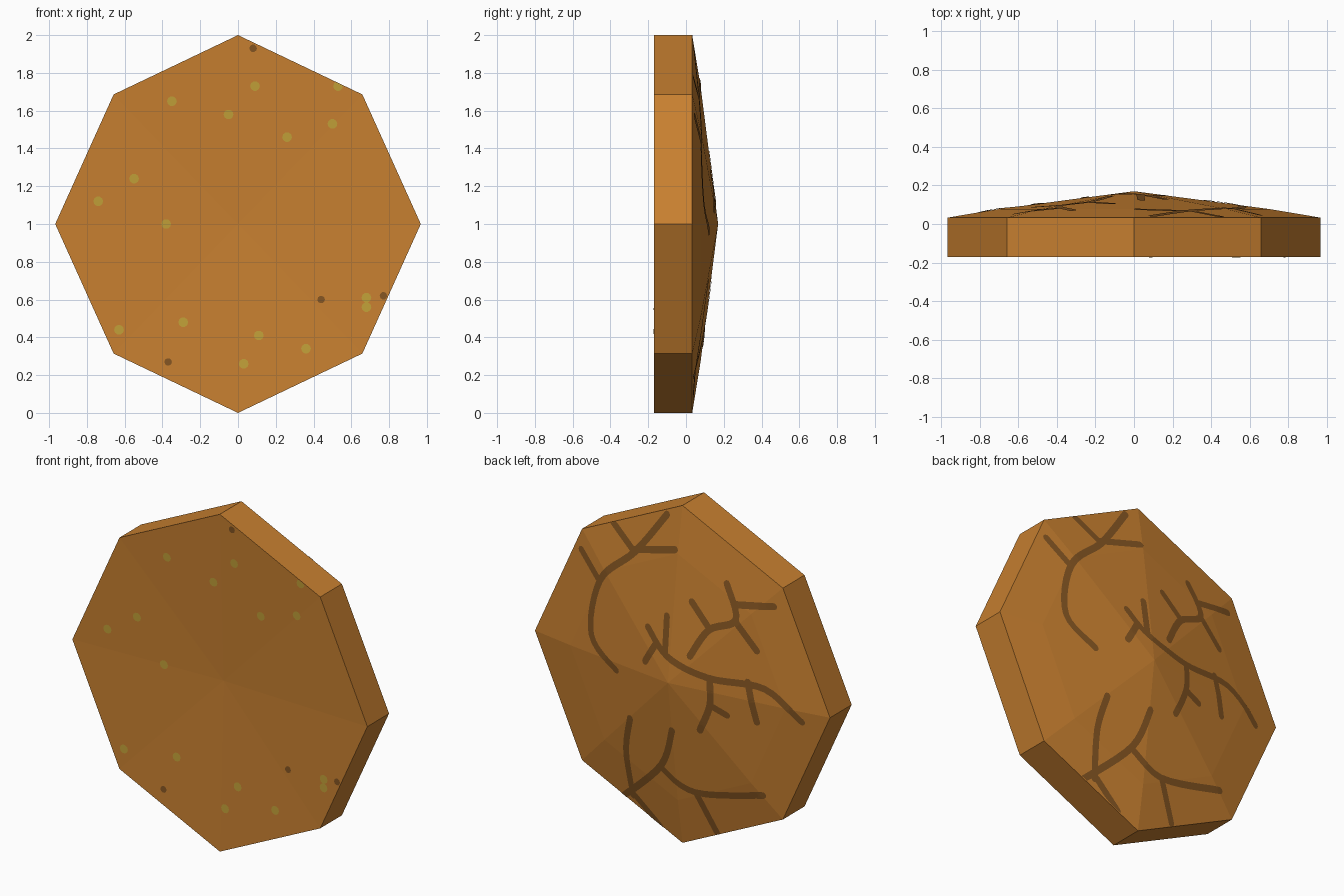
import bpy, bmesh, math
from mathutils import Vector

if "Cube" in bpy.data.objects:
    bpy.data.objects.remove(bpy.data.objects["Cube"])

# Eight-sided outline around the centre (x, z), corners on the diagonals pulled in
OUTLINE = []
for k in range(8):
    s = .97 if k % 2 else 1
    a = k * math.pi / 4
    OUTLINE.append(Vector((.96 * s * math.sin(a), s * math.cos(a))))
    if k % 2 == 0:
        OUTLINE[-1].x *= 1.008
FRONT, DISH = -.17, .035                        # front rim, depth of the shallow dish
RIM, RING, RING_T, APEX = .033, .077, .73, .17  # domed back
HALF = .02                                      # half width of a crack


def material(name, rgb):
    m = bpy.data.materials.new(name)
    m.diffuse_color = (*[((c / 255 + .055) / 1.055) ** 2.4 for c in rgb], 1)
    m.use_nodes = True
    m.node_tree.nodes["Principled BSDF"].inputs["Base Color"].default_value = m.diffuse_color
    return m


amber = material("amber brown", (200, 128, 48))
dark = material("dark brown", (132, 85, 34))
olive = material("olive spot", (194, 160, 56))


def make(name, bm, mat):
    me = bpy.data.meshes.new(name)
    bm.to_mesh(me)
    bm.free()
    me.materials.append(mat)
    bpy.context.collection.objects.link(bpy.data.objects.new(name, me))


def reach(p):
    """0 at the centre, 1 on the outline."""
    best = 0
    for a, b in zip(OUTLINE, OUTLINE[1:] + OUTLINE[:1]):
        n = Vector((-(b - a).y, (b - a).x))
        best = max(best, n.dot(p) / n.dot(a))
    return best


def front_y(t):
    return FRONT + DISH * (1 - t)


def back_y(t):
    if t < RING_T:
        return APEX + (RING - APEX) * t / RING_T
    return RING + (RIM - RING) * (t - RING_T) / (1 - RING_T)


def paint(bm, points, surface, lift):
    """Lay a thin flat patch on a surface, clipped to the outline."""
    vs = []
    for p in points:
        t = reach(p)
        if t > .998:
            p, t = p * (.998 / t), .998
        vs.append(bm.verts.new((p.x, surface(t) + lift, p.y + 1)))
    f = bm.faces.new(vs)
    f.normal_update()
    if f.normal.y * lift < 0:
        f.normal_flip()


def disc(c, r, n=10):
    return [c + r * Vector((math.cos(k * math.tau / n), math.sin(k * math.tau / n)))
            for k in range(n)]


# Plate body: dished front, straight rim, domed back
bm = bmesh.new()
rings = [[bm.verts.new((p.x * s, y, p.y * s + 1)) for p in OUTLINE]
         for s, y in ((1, FRONT), (1, RIM), (RING_T, RING))]
centre = bm.verts.new((0, FRONT + DISH, 1))
apex = bm.verts.new((0, APEX, 1))
for i in range(8):
    j = (i + 1) % 8
    bm.faces.new((centre, rings[0][i], rings[0][j]))
    bm.faces.new((apex, rings[2][j], rings[2][i]))
    for a, b in zip(rings, rings[1:]):
        bm.faces.new((a[i], b[i], b[j], a[j]))
bmesh.ops.recalc_face_normals(bm, faces=bm.faces)
make("plate_body", bm, amber)


# Front spots, round and of one size per colour
def spots(name, centres, r, mat):
    bm = bmesh.new()
    for x, z in centres:
        paint(bm, disc(Vector((x, z - 1)), r), front_y, -.003)
    make(name, bm, mat)


spots("olive_spots", [
    (.09, 1.73), (-.35, 1.65), (-.05, 1.58), (.26, 1.46), (.5, 1.53), (.53, 1.73),
    (-.55, 1.24), (-.74, 1.12), (-.38, 1), (.68, .61), (.68, .56), (.36, .34),
    (.11, .41), (.03, .26), (-.29, .48), (-.63, .44)], .026, olive)
spots("dark_spots", [(.08, 1.93), (.44, .6), (.77, .62), (-.37, .27)], .02, dark)


# Back cracks: traced on an oblique sketch, then dropped onto the dome
def from_sketch(u, v):
    p = Vector((0, 0))
    for _ in range(8):
        h = back_y(min(reach(p), 1)) - RIM
        x = (683 - u - 105 * h) / 152.9
        p = Vector((x, (674.5 - v + 60 * h - 44.9 * x) / 168))
    return p


def smooth(pts, n=6):
    """Rounded path through a few points."""
    out = [pts[0]]
    ends = [pts[0]] + pts + [pts[-1]]
    for a, b, c, d in zip(ends, ends[1:], ends[2:], ends[3:]):
        for k in range(1, n + 1):
            t = k / n
            out.append(b + ((c - a) * t + (2 * a - 5 * b + 4 * c - d) * t ** 2
                            + (3 * b - a - 3 * c + d) * t ** 3) / 2)
    return out


CRACKS = [
    # upper branch
    [(668, 515), (636, 552), (601, 580), (592, 634), (617, 670)],
    [(614, 523), (635, 552)], [(636, 550), (676, 550)], [(600, 581), (582, 550)],
    # side branch
    [(691, 656), (710, 630), (737, 620), (728, 584)],
    [(693, 602), (710, 628)], [(738, 605), (775, 607)], [(737, 622), (758, 651)],
    # middle branch
    [(649, 627), (668, 656), (710, 678), (766, 689), (803, 722)],
    [(668, 616), (666, 654)], [(646, 661), (656, 645)],
    [(711, 678), (711, 705), (701, 730)], [(711, 705), (728, 715)],
    [(749, 682), (758, 722)],
    # lower branch
    [(631, 718), (627, 750), (634, 795)],
    [(673, 730), (662, 765), (625, 795)], [(662, 767), (697, 792), (764, 795)],
    [(697, 792), (718, 832)], [(636, 795), (661, 825)],
]
bm = bmesh.new()
for path in CRACKS:
    pts = smooth([from_sketch(*p) for p in path])
    for a, b in zip(pts, pts[1:]):
        side = Vector((a.y - b.y, b.x - a.x)).normalized() * HALF
        paint(bm, (a - side, b - side, b + side, a + side), back_y, .004)
    for p in pts:
        paint(bm, disc(p, HALF), back_y, .004)
make("back_cracks", bm, dark)
